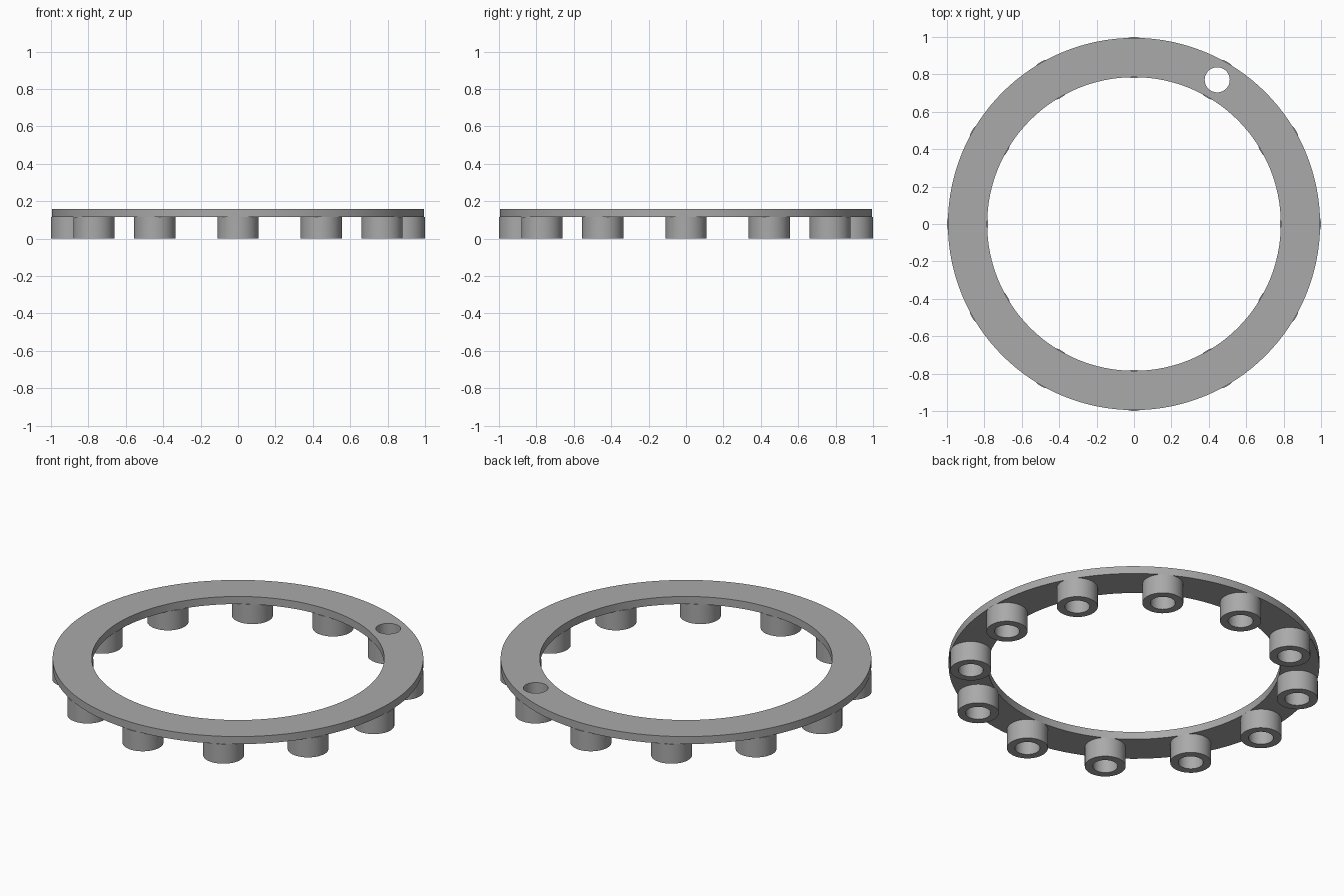
import bpy
import bmesh
import math
from mathutils import Matrix

cube = bpy.data.objects.get("Cube")
if cube:
    bpy.data.objects.remove(cube, do_unlink=True)

RING_OUTER, RING_INNER = 0.995, 0.785
RING_BOTTOM, RING_TOP = 0.115, 0.16
STUD_CIRCLE, STUD_OUTER, STUD_INNER = 0.89, 0.11, 0.067
STUD_COUNT = 12

GREY = (0.4, 0.4, 0.4, 1)
grey = bpy.data.materials.new("plain grey")
grey.use_nodes = True
grey.diffuse_color = GREY
grey.node_tree.nodes["Principled BSDF"].inputs["Base Color"].default_value = GREY


def smooth(obj):
    bpy.ops.object.select_all(action="DESELECT")
    obj.select_set(True)
    bpy.context.view_layer.objects.active = obj
    bpy.ops.object.shade_smooth_by_angle(angle=math.radians(30))


def tube(name, outer, inner, z0, z1, steps, location=(0, 0, 0)):
    """Revolve a rectangular section around z."""
    bm = bmesh.new()
    corners = [(inner, z0), (outer, z0), (outer, z1), (inner, z1)]
    verts = [bm.verts.new((r, 0, z)) for r, z in corners]
    edges = [bm.edges.new((verts[i - 1], verts[i])) for i in range(len(verts))]
    bmesh.ops.spin(bm, geom=verts + edges, cent=(0, 0, 0), axis=(0, 0, 1),
                   angle=math.tau, steps=steps, use_merge=True)
    bmesh.ops.remove_doubles(bm, verts=bm.verts, dist=0.0001)
    bmesh.ops.recalc_face_normals(bm, faces=bm.faces)
    mesh = bpy.data.meshes.new(name)
    bm.to_mesh(mesh)
    bm.free()
    mesh.materials.append(grey)
    obj = bpy.data.objects.new(name, mesh)
    obj.location = location
    bpy.context.collection.objects.link(obj)
    return obj


def on_circle(index):
    angle = math.tau * index / STUD_COUNT
    return (STUD_CIRCLE * math.cos(angle), STUD_CIRCLE * math.sin(angle), 0)


# Flat ring
ring = tube("flat_ring", RING_OUTER, RING_INNER, RING_BOTTOM, RING_TOP, 128)

# Single through hole above one of the studs
bm = bmesh.new()
bmesh.ops.create_cone(bm, cap_ends=True, segments=48, radius1=STUD_INNER,
                      radius2=STUD_INNER, depth=0.3,
                      matrix=Matrix.Translation(on_circle(2)))
cutter_mesh = bpy.data.meshes.new("hole_cutter")
bm.to_mesh(cutter_mesh)
bm.free()
cutter_mesh.materials.append(grey)
cutter = bpy.data.objects.new("hole_cutter", cutter_mesh)
cutter.location.z = RING_TOP
cutter.hide_render = True
bpy.context.collection.objects.link(cutter)
cut = ring.modifiers.new("through_hole", "BOOLEAN")
cut.operation = "DIFFERENCE"
cut.solver = "EXACT"
cut.object = cutter
bpy.context.view_layer.objects.active = ring
bpy.ops.object.modifier_apply(modifier=cut.name)
bpy.data.objects.remove(cutter, do_unlink=True)
smooth(ring)

# Hollow studs under the ring
for i in range(STUD_COUNT):
    stud = tube(f"hollow_stud_{i + 1}", STUD_OUTER, STUD_INNER, 0,
                RING_BOTTOM, 48, on_circle(i))
    smooth(stud)
